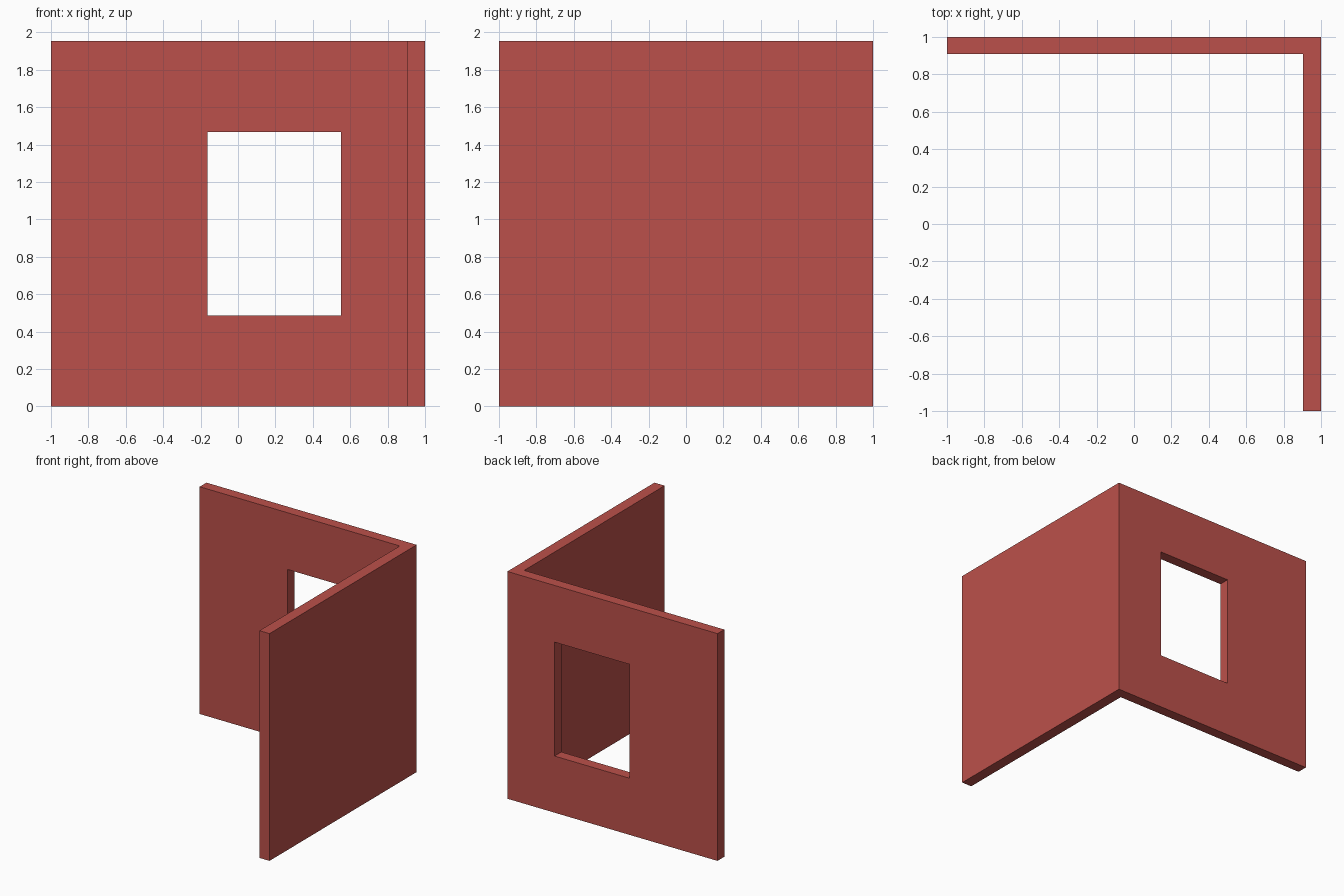
import bpy
import bmesh

if "Cube" in bpy.data.objects:
    bpy.data.objects.remove(bpy.data.objects["Cube"])

HEIGHT = 1.955
INNER_X, INNER_Y = 0.904, 0.908        # inner faces of the side and back walls
WINDOW_X = (-0.163, 0.551)
WINDOW_Z = (0.487, 1.467)

brick_red = bpy.data.materials.new("brick red")
brick_red.diffuse_color = (0.50, 0.081, 0.069, 1)
brick_red.use_nodes = True
brick_red.node_tree.nodes["Principled BSDF"].inputs["Base Color"].default_value = brick_red.diffuse_color


def prism(name, profile, z0, z1):
    """Extrude a flat outline in x, y from z0 up to z1."""
    bm = bmesh.new()
    base = bm.faces.new([bm.verts.new((x, y, z0)) for x, y in profile])
    top = bmesh.ops.extrude_face_region(bm, geom=[base])["geom"]
    verts = [v for v in top if isinstance(v, bmesh.types.BMVert)]
    bmesh.ops.translate(bm, verts=verts, vec=(0, 0, z1 - z0))
    bmesh.ops.recalc_face_normals(bm, faces=bm.faces)
    mesh = bpy.data.meshes.new(name)
    bm.to_mesh(mesh)
    bm.free()
    mesh.materials.append(brick_red)
    obj = bpy.data.objects.new(name, mesh)
    bpy.context.collection.objects.link(obj)
    return obj


# L-shaped corner wall: back wall along x, side wall along y
walls = prism("corner_walls", [(-1, 1), (-1, INNER_Y), (INNER_X, INNER_Y),
                               (INNER_X, -1), (1, -1), (1, 1)], 0, HEIGHT)

# Window opening through the back wall
x0, x1 = WINDOW_X
cutter = prism("window_cutter", [(x0, 0.8), (x1, 0.8), (x1, 1.1), (x0, 1.1)], *WINDOW_Z)
cutter.hide_render = True
cut = walls.modifiers.new("window_opening", 'BOOLEAN')
cut.operation = 'DIFFERENCE'
cut.solver = 'EXACT'
cut.object = cutter

bpy.context.view_layer.objects.active = walls
walls.select_set(True)
bpy.ops.object.modifier_apply(modifier=cut.name)
bpy.data.objects.remove(cutter)
